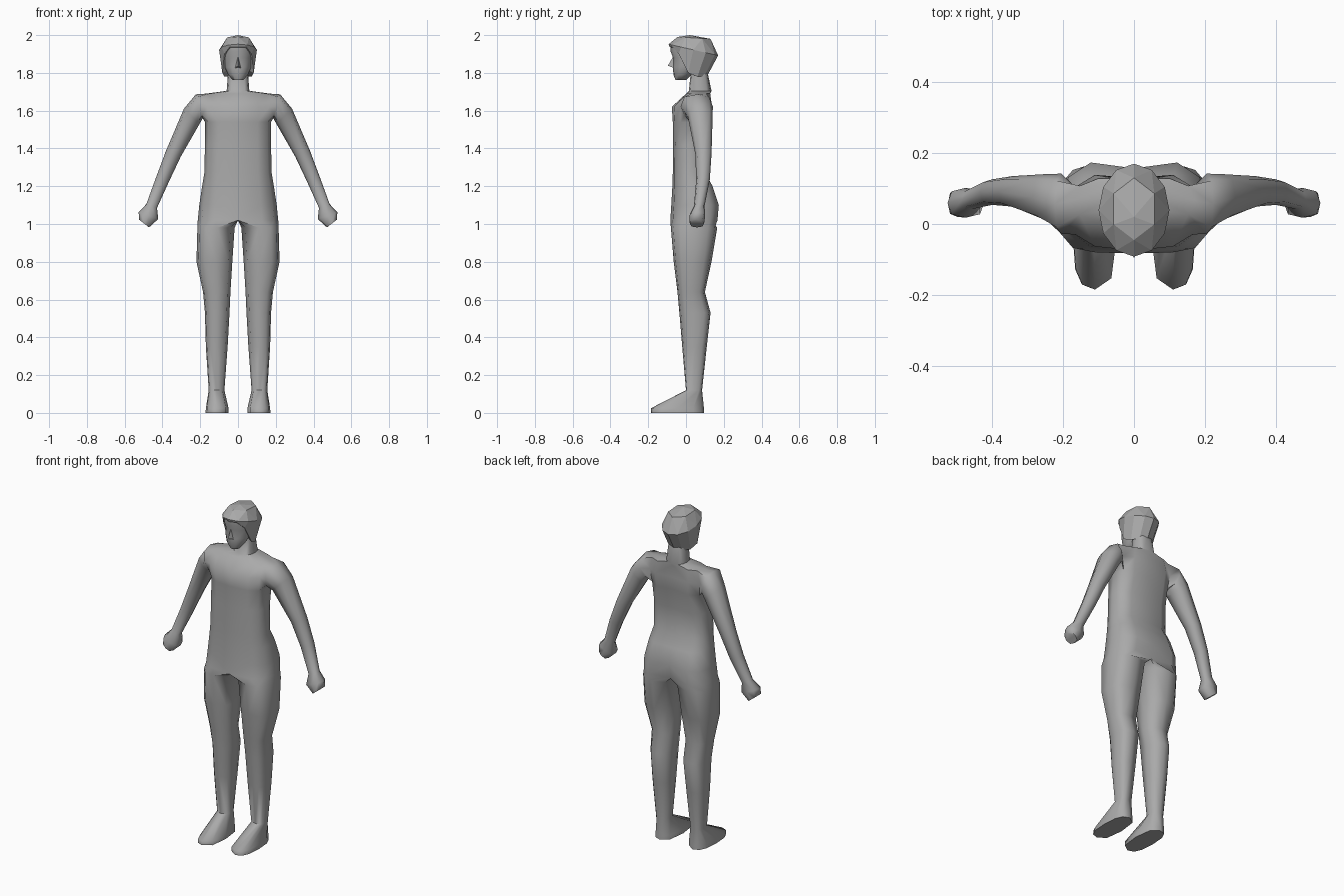
import bpy, bmesh, math

if "Cube" in bpy.data.objects:
    bpy.data.objects.remove(bpy.data.objects["Cube"])

skin = bpy.data.materials.new("plain grey")
skin.diffuse_color = (0.4, 0.4, 0.4, 1)
skin.use_nodes = True
skin.node_tree.nodes["Principled BSDF"].inputs["Base Color"].default_value = skin.diffuse_color


def power(v, p=0.75):
    return math.copysign(abs(v) ** p, v)


def bridge(bm, a, b):
    """Quads between two closed rings of equal size; returns the faces."""
    n = len(a)
    return [bm.faces.new((a[i], a[(i + 1) % n], b[(i + 1) % n], b[i])) for i in range(n)]


def finish(bm, name, angle=None, mirror=False):
    bmesh.ops.recalc_face_normals(bm, faces=bm.faces[:])
    mesh = bpy.data.meshes.new(name)
    bm.to_mesh(mesh)
    bm.free()
    mesh.materials.append(skin)
    ob = bpy.data.objects.new(name, mesh)
    bpy.context.collection.objects.link(ob)
    if mirror:
        mod = ob.modifiers.new("mirror", 'MIRROR')
        mod.use_clip = True
        mod.merge_threshold = 0.0005
    bpy.ops.object.select_all(action='DESELECT')
    bpy.context.view_layer.objects.active = ob
    ob.select_set(True)
    if mirror:
        bpy.ops.object.modifier_apply(modifier="mirror")
    if angle:
        bpy.ops.object.shade_smooth_by_angle(angle=math.radians(angle))
    return ob


# Half body, sole to neck: z, outer x, ridge x, inner x, front y, back y, cleft depth
ROWS = [
    (0.00, .172, .11, .05, -.185, .095, 0),
    (0.025, .17, .11, .05, -.185, .095, 0),
    (0.12, .155, .115, .072, 0, .085, 0),
    (0.35, .17, .113, .055, -.02, .11, 0),
    (0.53, .175, .11, .045, -.035, .13, 0),
    (0.64, .185, .11, .04, -.045, .10, 0),
    (0.80, .22, .115, .03, -.065, .135, 0),
    (0.98, .215, .11, .018, -.08, .165, 0),
    (1.02, .213, 0, 0, -.083, .18, .04),
    (1.10, .205, 0, 0, -.078, .187, .03),
    (1.20, .19, 0, 0, -.072, .152, .015),
    (1.27, .178, 0, 0, -.07, .112, .01),
    (1.42, .175, 0, 0, -.068, .115, .015),
    (1.54, .175, 0, 0, -.07, .14, .025),
    (1.62, .185, 0, 0, -.075, .15, .02),
    (1.69, .17, 0, 0, 0, .135, .01),
    (1.705, .06, 0, 0, .015, .135, 0),
    (1.80, .053, 0, 0, .025, .115, 0),
]
bm = bmesh.new()
rings = []
for z, outer, ridge, inner, yf, yb, cleft in ROWS:
    ring = []
    for k in range(10):
        a = math.radians(30 * k if k <= 6 else 180 + 45 * (k - 6))
        s, c = power(math.sin(a)), power(math.cos(a))
        x = ridge + s * ((outer - ridge) if k <= 6 else (ridge - inner))
        if k in (0, 6):
            x = ridge
        y = (yf + yb) / 2 - (yb - yf) / 2 * c - (cleft if k == 6 else 0)
        ring.append(bm.verts.new((x, y, z)))
    rings.append(ring)
faces = [bridge(bm, a, b) for a, b in zip(rings, rings[1:])]
bm.faces.new(rings[0])

# Arm opening: two columns by two rows on the outer side of the chest
hole = [faces[r][k] for r in (13, 14) for k in (2, 3)]
r0, r1, r2 = rings[13:16]
prev = [r0[2], r0[3], r0[4], r1[4], r2[4], r2[3], r2[2], r1[2]]
bmesh.ops.delete(bm, geom=hole, context='FACES_ONLY')

# Arm and fist: x, y, z, half height, half depth, tilt of the cross-section
ARM = [
    (.205, .057, 1.623, .066, .085, 74),
    (.245, .075, 1.570, .058, .066, 45),
    (.343, .092, 1.370, .042, .043, 20),
    (.400, .090, 1.235, .036, .036, 20),
    (.457, .070, 1.095, .030, .028, 20),
    (.474, .060, 1.045, .055, .042, 20),
    (.498, .058, 1.003, .034, .038, 38),
]
for x, y, z, half, depth, tilt in ARM:
    t = math.radians(tilt)
    ring = []
    for k in range(8):
        a = math.radians(225 + 45 * k)
        u = half * power(math.sin(a))
        ring.append(bm.verts.new((x + u * math.cos(t), y + depth * power(math.cos(a)),
                                  z + u * math.sin(t))))
    bridge(bm, prev, ring)
    prev = ring
bm.faces.new(prev)

# Open the half body along the centre plane, then mirror it
inside = [f for f in bm.faces if all(abs(v.co.x) < 1e-5 for v in f.verts)]
bmesh.ops.delete(bm, geom=inside, context='FACES')
finish(bm, "body", 60, mirror=True)


def oval(bm, n, w, yf, yb, height):
    """Horizontal ring from the front round; height is a function of 0 front .. 1 back."""
    ring = []
    for i in range(n):
        a = 2 * math.pi * i / n
        ring.append(bm.verts.new((w * math.sin(a), (yf + yb) / 2 - (yb - yf) / 2 * math.cos(a),
                                  height((1 - math.cos(a)) / 2))))
    return ring


# Face: z, half width, front y, back y
bm = bmesh.new()
FACE = [(1.762, .028, -.056, .0), (1.79, .052, -.066, .03), (1.83, .070, -.070, .08),
        (1.88, .078, -.068, .10), (1.915, .080, -.082, .10), (1.955, .074, -.080, .10)]
levels = [oval(bm, 12, w, yf, yb, lambda t, z=z: z) for z, w, yf, yb in FACE]
for a, b in zip(levels, levels[1:]):
    bridge(bm, a, b)
bm.faces.new(levels[0])
bm.faces.new(levels[-1])
finish(bm, "face", 60)

# Nose: small wedge
bm = bmesh.new()
tip, top, left, right = [bm.verts.new(p) for p in
                         ((0, -.096, 1.838), (0, -.066, 1.89), (-.016, -.064, 1.826), (.016, -.064, 1.826))]
for tri in ((tip, top, left), (tip, right, top), (tip, left, right), (top, right, left)):
    bm.faces.new(tri)
finish(bm, "nose", 80)

# Hair: faceted cap with a hem that drops from the brow to the nape
bm = bmesh.new()
hem = oval(bm, 12, .083, -.088, .11, lambda t: 1.94 - .16 * min(1, max(0, (t - .15) / .4)))
middle = oval(bm, 12, .1, -.092, .17, lambda t: 1.952 - .06 * t)
upper = oval(bm, 6, .066, -.045, .13, lambda t: 1.99 - .01 * t)
crown = bm.verts.new((0, .02, 2.0))
bridge(bm, hem, middle)
for i in range(6):
    j = (i + 1) % 6
    m0, m1, m2 = middle[2 * i], middle[2 * i + 1], middle[(2 * i + 2) % 12]
    bm.faces.new((m0, m1, upper[i]))
    bm.faces.new((m1, upper[j], upper[i]))
    bm.faces.new((m1, m2, upper[j]))
    bm.faces.new((upper[i], upper[j], crown))
nape = bm.verts.new((0, .03, 1.84))
for i in range(12):
    bm.faces.new((hem[(i + 1) % 12], hem[i], nape))
finish(bm, "hair")
